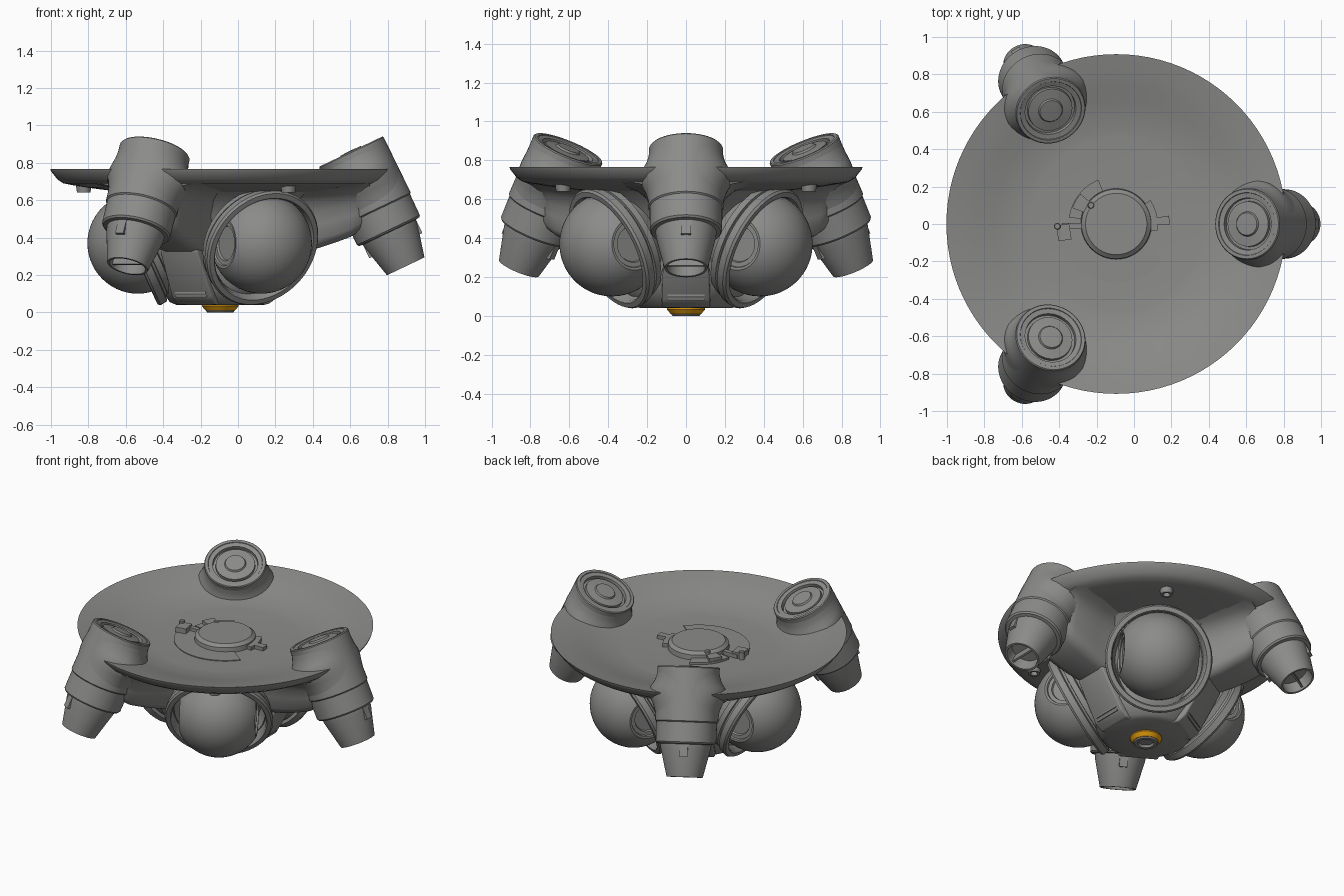
import bpy, bmesh
from math import radians, cos, sin, pi
from mathutils import Matrix, Vector

if "Cube" in bpy.data.objects:
    bpy.data.objects.remove(bpy.data.objects["Cube"])

CENTRE = Matrix.Translation((-0.095, 0, 0))
ARMS = (0, 120, 240)
PODS = (60, 180, 300)


def material(name, rgb):
    m = bpy.data.materials.new(name)
    m.use_nodes = True
    m.diffuse_color = (*rgb, 1)
    m.node_tree.nodes["Principled BSDF"].inputs["Base Color"].default_value = (*rgb, 1)
    return m


GREY = material("hull grey", (0.26, 0.26, 0.255))
ORANGE = material("lamp orange", (0.85, 0.38, 0.005))


def finish(bm, name, local=Matrix(), angles=(0,), mat=GREY, sharp=35):
    """Turn a bmesh into one object for each angle around the vertical axis."""
    bmesh.ops.recalc_face_normals(bm, faces=bm.faces)
    mesh = bpy.data.meshes.new(name)
    bm.to_mesh(mesh)
    bm.free()
    mesh.materials.append(mat)
    for i, a in enumerate(angles):
        ob = bpy.data.objects.new(name if len(angles) == 1 else f"{name}_{i + 1}", mesh)
        ob.matrix_world = CENTRE @ Matrix.Rotation(radians(a), 4, "Z") @ local
        bpy.context.collection.objects.link(ob)
    bpy.ops.object.select_all(action="DESELECT")
    ob.select_set(True)
    bpy.context.view_layer.objects.active = ob
    bpy.ops.object.shade_smooth_by_angle(angle=radians(sharp))


def lathe(name, profile, local=Matrix(), angles=(0,), mat=GREY, steps=56, closed=False):
    """Spin (radius, height) points around local z."""
    bm = bmesh.new()
    vs = [bm.verts.new((r, 0, h)) for r, h in profile]
    edges = [bm.edges.new(p) for p in zip(vs, vs[1:])]
    if closed:
        edges.append(bm.edges.new((vs[-1], vs[0])))
    bmesh.ops.spin(bm, geom=vs + edges, cent=(0, 0, 0), axis=(0, 0, 1),
                   angle=2 * pi, steps=steps)
    bmesh.ops.remove_doubles(bm, verts=bm.verts, dist=0.0004)
    finish(bm, name, local, angles, mat)


def hull(name, stations, angles, bevel):
    """Convex block from (radius, half width, height) stations, mirrored in y."""
    bm = bmesh.new()
    for r, w, z in stations:
        for s in (-1, 1):
            bm.verts.new((r, s * w, z))
    bmesh.ops.convex_hull(bm, input=bm.verts)
    bmesh.ops.dissolve_limit(bm, angle_limit=0.02, verts=bm.verts, edges=bm.edges)
    bmesh.ops.bevel(bm, geom=bm.edges[:], offset=bevel, segments=3, affect="EDGES", profile=0.5)
    finish(bm, name, angles=angles)


def loft(name, rings, angles, local=Matrix()):
    """Skin closed rings of equal length and cap both ends."""
    bm = bmesh.new()
    rows = [[bm.verts.new(p) for p in ring] for ring in rings]
    n = len(rows[0])
    for a, b in zip(rows, rows[1:]):
        for i in range(n):
            j = (i + 1) % n
            bm.faces.new((a[i], a[j], b[j], b[i]))
    bm.faces.new(rows[0])
    bm.faces.new(rows[-1])
    finish(bm, name, local, angles, sharp=50)


def box(name, size, local, angles=(0,)):
    bm = bmesh.new()
    bmesh.ops.create_cube(bm, size=1, matrix=Matrix.Diagonal((*size, 1)))
    finish(bm, name, local, angles)


def sector(name, r0, r1, a0, a1, z0, z1):
    """Flat raised piece of a ring."""
    n = 24
    turn = [radians(a0 + (a1 - a0) * i / n) for i in range(n + 1)]
    ring = [(r1, a) for a in turn] + [(r0, a) for a in reversed(turn)]
    bm = bmesh.new()
    face = bm.faces.new([bm.verts.new((r * cos(a), r * sin(a), z0)) for r, a in ring])
    up = bmesh.ops.extrude_face_region(bm, geom=[face])["geom"]
    bmesh.ops.translate(bm, vec=(0, 0, z1 - z0),
                        verts=[v for v in up if isinstance(v, bmesh.types.BMVert)])
    finish(bm, name)


def aim(position, direction):
    q = Vector(direction).to_track_quat("Z", "Y")
    return Matrix.Translation(position) @ q.to_matrix().to_4x4()


# Shallow dish with a thin flared rim
lathe("dish", [(0, .665), (.46, .667), (.50, .671), (.58, .683), (.66, .703), (.74, .728),
               (.82, .748), (.908, .766), (.905, .755), (.87, .71), (.84, .69), (.80, .682),
               (.72, .668), (.58, .65), (.45, .635), (0, .60)], steps=96)

# Central core that the pods and arms grow from
lathe("core", [(0, .04), (.235, .04), (.27, .055), (.335, .15), (.355, .3), (.38, .45),
               (.44, .58), (.52, .645), (0, .645)])

# Arms flaring smoothly into the dish
SIDE = ((.09, 0), (.13, .04), (.155, .15), (.165, .4), (.18, .62), (.21, .8), (.26, .93), (.34, 1))


def arm_ring(r, low, scale, top):
    half = [(w * scale, low + (top - low) * t) for w, t in SIDE]
    return [(r, w, z) for w, z in half] + [(r, -w, z) for w, z in reversed(half)]


loft("arm", [arm_ring(*s) for s in (
    (.25, .28, .9, .65), (.42, .32, .9, .655), (.53, .345, .95, .662), (.62, .375, 1, .672),
    (.70, .405, 1, .682), (.75, .44, 1, .688), (.80, .5, .85, .69))], ARMS)

# Panels with grille bars below each thruster
hull("panel", [(.1, .125, .043), (.255, .12, .043), (.30, .125, .075), (.45, .115, .33),
               (.43, .105, .355), (.1, .12, .36)], ARMS, .01)
for z in (.085, .105):
    box("grille_bar", (.02, .19, .008), Matrix.Translation((.299 + (z - .085) * .59, 0, z)), ARMS)

# Tilted thrusters with ringed caps and hollow nozzles
tilt = radians(25.5)
thruster = aim((.699, 0, .86), (sin(tilt), 0, -cos(tilt)))
lathe("thruster", [(0, -.006), (.06, -.004), (.066, .006), (.12, .012), (.122, .03), (.137, .03),
                   (.139, .008), (.166, .004), (.168, .0), (.186, 0), (.191, .006),
                   (.191, .03), (.194, .335), (.187, .342), (.186, .465), (.178, .475),
                   (.157, .478), (.155, .5), (.111, .68),
                   (.098, .68), (.09, .61), (0, .61)], thruster, ARMS)
box("nozzle_vane", (.185, .012, .06), thruster @ Matrix.Translation((0, 0, .64)), ARMS)
for turn in (0, 180):
    box("nozzle_tab", (.05, .03, .075), thruster @ Matrix.Rotation(radians(turn), 4, "Z")
        @ Matrix.Translation((0, .142, .52)), ARMS)


# Fillets where the thrusters pass through the dish, flared except on the outer side
def fillet_ring(h, flare):
    ring = []
    for i in range(48):
        a = 2 * pi * i / 48
        rad = .190 + flare * (1 - max(0, sin(a)))
        ring.append((rad * cos(a), rad * sin(a), h))
    return ring


loft("thruster_fillet", [fillet_ring(*s) for s in (
    (.03, 0), (.06, .006), (.09, .016), (.12, .034), (.15, .05), (.19, .046),
    (.23, .025), (.27, .01), (.32, 0))], ARMS, thruster)

# Round pods: balls with flattened pivots on both sides
R = .27
arc = [(R * cos(radians(a)), R * sin(radians(a))) for a in range(-60, 61, 5)]
pivot = [(0, .21), (.09, .21), (.095, .222), (.118, .222), (.122, .233)]
lathe("pod_ball", [(r, -h) for r, h in pivot] + arc + pivot[::-1],
      aim((.44, 0, .37), (0, 1, 0)), PODS)

# Tilted sockets and rings holding the balls
dip = radians(24)
socket = aim((.44, 0, .35), (cos(dip), 0, -sin(dip)))
lathe("pod_socket", [(0, -.27), (.17, -.24), (.25, -.13), (.295, -.05), (.308, -.03),
                     (.328, -.025), (.334, .015), (.325, .028), (.298, .03), (.29, .02),
                     (.286, -.04), (.25, -.12), (0, -.2)], socket, PODS)
lathe("pod_collar", [(.28, -.085), (.312, -.08), (.316, -.045), (.28, -.04)],
      socket, PODS, closed=True)

# Small portholes under the rim
lathe("porthole", [(0, .03), (.018, .03), (.022, .008), (.036, .008), (.042, .05), (0, .05)],
      Matrix.Translation((.73, 0, .632)), PODS, steps=24)

# Raised hub and fittings on the dish floor
lathe("hub", [(0, .716), (.164, .716), (.168, .712), (.186, .698), (.19, .66), (0, .66)])
sector("floor_step", .17, .315, 185, 322, .66, .672)
sector("hub_latch", .17, .222, -10, 35, .66, .69)
sector("latch_tip", .21, .285, -1, 9, .66, .69)
sector("upper_track", .19, .255, 112, 172, .66, .68)
sector("track_block", .18, .25, 140, 160, .66, .70)
box("clamp", (.07, .085, .04), Matrix.Translation((-.28, -.045, .685)) @ Matrix.Rotation(.15, 4, "Z"))
box("clamp_link", (.12, .03, .025), Matrix.Translation((-.23, -.01, .68)))
for x, y in ((-.315, -.012), (-.135, .1)):
    lathe("fitting_pin", [(0, .72), (.014, .72), (.018, .715), (.018, .66), (0, .66)],
          Matrix.Translation((x, y, 0)), steps=20)

# Lamp underneath
lathe("lamp_ring", [(.06, .045), (.098, .042), (.098, .033), (.078, .009), (.06, .009)],
      mat=ORANGE, closed=True)
lathe("lamp_bezel", [(0, .015), (.045, .015), (.05, 0), (.07, 0), (.076, .008),
                     (.07, .012), (.06, .045), (0, .045)])
